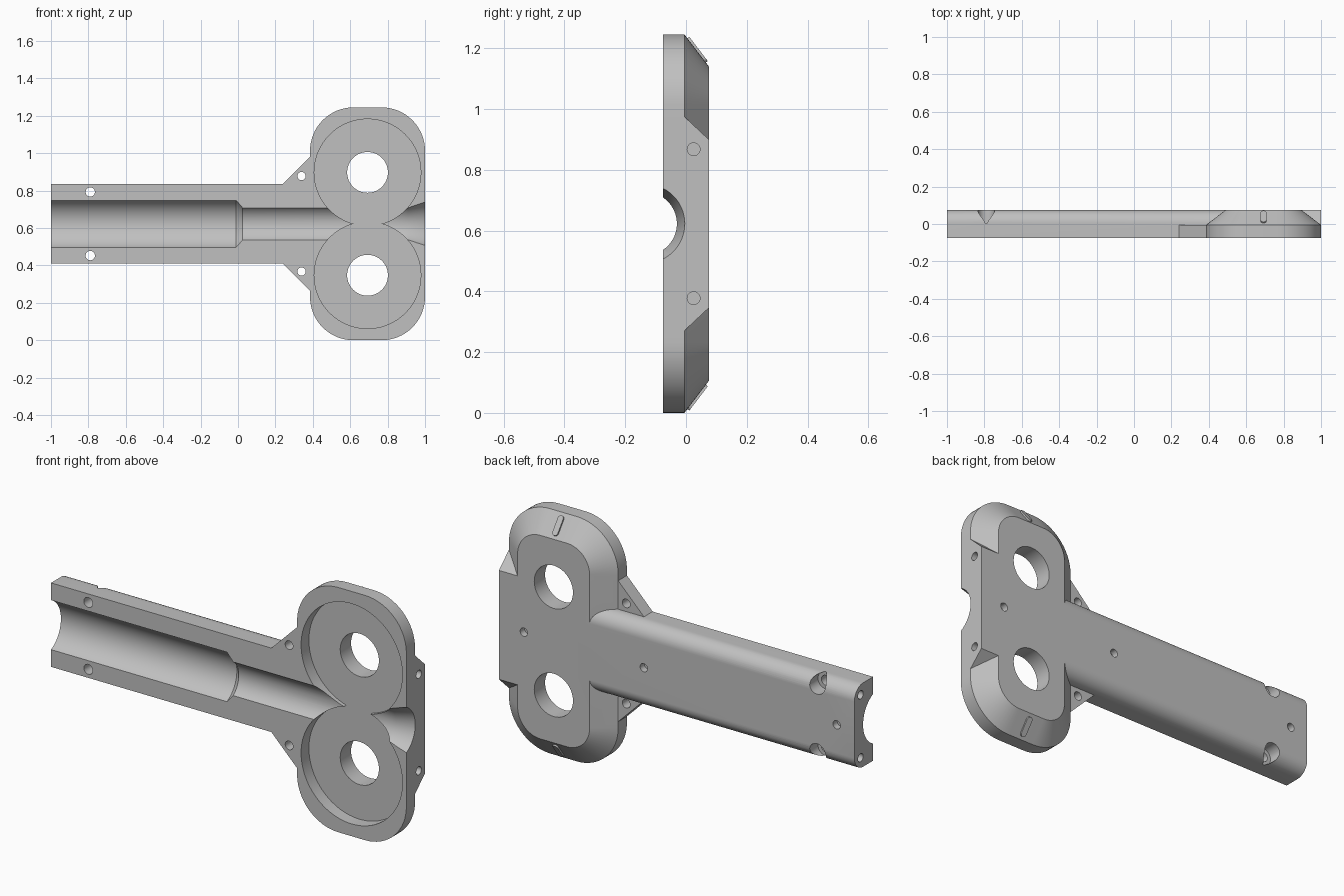
import bpy, bmesh, math
from mathutils import Vector

cube = bpy.data.objects.get("Cube")
if cube:
    bpy.data.objects.remove(cube, do_unlink=True)

MID = 0.6225               # height of the mirror plane
FRONT, STEP, BACK = -0.075, -0.005, 0.075
AXIS_Y = -0.134            # bore axis lies in front of the split face
LOBE_X, LOBE_Z = 0.6925, 0.275

grey = bpy.data.materials.new("light_grey")
grey.use_nodes = True
colour = (0.53, 0.53, 0.53, 1)
grey.diffuse_color = colour
grey.node_tree.nodes["Principled BSDF"].inputs["Base Color"].default_value = colour


def solid(name, loops):
    """Skin a closed solid through loops of equal length; z is relative to MID."""
    bm = bmesh.new()
    rings = [[bm.verts.new((x, y, z + MID)) for x, y, z in lp] for lp in loops]
    n = len(rings[0])
    for a, b in zip(rings, rings[1:]):
        for i in range(n):
            j = (i + 1) % n
            bm.faces.new((a[i], a[j], b[j], b[i]))
    bm.faces.new(rings[0])
    bm.faces.new(rings[-1])
    bmesh.ops.recalc_face_normals(bm, faces=bm.faces)
    mesh = bpy.data.meshes.new(name)
    bm.to_mesh(mesh)
    bm.free()
    mesh.materials.append(grey)
    ob = bpy.data.objects.new(name, mesh)
    bpy.context.collection.objects.link(ob)
    return ob


def arc(cu, cv, r, start, end, n):
    return [(cu + r * math.cos(math.radians(start + (end - start) * i / n)),
             cv + r * math.sin(math.radians(start + (end - start) * i / n)))
            for i in range(n + 1)]


def circle(cu, cv, r, n=48):
    return arc(cu, cv, r, 0, 360, n)[:-1]


def round_rect(hw, hh, r):
    pts = []
    for k, (su, sv) in enumerate([(1, 1), (-1, 1), (-1, -1), (1, -1)]):
        pts += arc(LOBE_X + su * (hw - r), sv * (hh - r), r, 90 * k, 90 * k + 90, 16)
    return pts


def along_y(name, stations):
    return solid(name, [[(u, y, v) for u, v in pts] for y, pts in stations])


def along_x(name, stations):
    return solid(name, [[(x, u, v) for u, v in pts] for x, pts in stations])


def combine(body, part, operation):
    mod = body.modifiers.new(operation, "BOOLEAN")
    mod.operation = operation
    mod.solver = "EXACT"
    mod.object = part
    bpy.context.view_layer.update()
    deps = bpy.context.evaluated_depsgraph_get()
    mesh = bpy.data.meshes.new_from_object(body.evaluated_get(deps))
    body.modifiers.clear()
    body.data = mesh
    bpy.data.objects.remove(part, do_unlink=True)


# Head: rounded plate with a sloping rim towards the back
outer = round_rect(0.3075, MID, 0.2325)
inner = round_rect(0.2025, MID - 0.105, 0.1275)
body = along_y("half_housing", [(FRONT, outer), (STEP, outer), (BACK, inner)])

# Handle with rounded back edges
HALF, FILLET = 0.2135, 0.07
section = [(FRONT, -HALF)]
section += arc(BACK - FILLET, -HALF + FILLET, FILLET, -90, 0, 12)
section += arc(BACK - FILLET, HALF - FILLET, FILLET, 0, 90, 12)
section += [(FRONT, HALF)]
adds = [along_x("handle", [(-1, section), (0.6, section)])]

# Square end block between the lobes
block = [(FRONT, -0.352), (STEP, -0.352), (BACK, -0.277),
         (BACK, 0.277), (STEP, 0.352), (FRONT, 0.352)]
adds.append(along_x("end_block", [(LOBE_X, block), (1, block)]))

# Triangular screw ears
for s in (1, -1):
    ear = [(0.24, s * HALF), (0.4, s * (HALF + 0.16)), (0.5, s * 0.3), (0.5, s * 0.1), (0.24, s * 0.1)]
    adds.append(along_y("ear", [(FRONT, ear), (STEP, ear)]))
for part in adds:
    combine(body, part, "UNION")


# Stepped bore along the handle, flared at the far end
def bore(r):
    return circle(AXIS_Y, 0, r, 96)


cuts = [along_x("bore", [(-1.1, bore(0.139)), (-0.01, bore(0.139)), (0.025, bore(0.104)),
                         (0.91, bore(0.104)), (1.0, bore(0.13)), (1.1, bore(0.159))])]


def hole(x, z, r, y0, y1, n=32):
    pts = circle(x, z, r, n)
    cuts.append(along_y("hole", [(y0, pts), (y1, pts)]))


def end_hole(z, x0, x1):
    pts = circle(0.025, z, 0.021, 24)
    cuts.append(along_x("end_hole", [(x0, pts), (x1, pts)]))


for s in (1, -1):
    hole(LOBE_X, s * LOBE_Z, 0.285, -0.2, -0.012, 96)    # round pocket
    hole(LOBE_X, s * LOBE_Z, 0.109, -0.2, 0.2, 64)       # shaft hole
    hole(0.34, s * 0.255, 0.022, -0.2, 0.2)              # ear screw
    hole(-0.79, s * 0.17, 0.025, -0.2, 0.2)              # handle screw
    hole(-0.79, s * 0.17, 0.044, 0.005, 0.2)             # its counterbore
    end_hole(s * 0.245, 0.95, 1.1)
    end_hole(s * 0.16, -1.1, -0.95)
for x in (-0.9, 0.185, 0.86):
    hole(x, 0, 0.021, 0.04, 0.2)                         # blind holes in the back
for part in cuts:
    combine(body, part, "DIFFERENCE")

# Raised index marks on the sloping rims
parts = [body]
down = Vector((0, BACK - STEP, -0.105)).normalized()
out = Vector((0, 0.105, BACK - STEP)).normalized()
pill = arc(0, 0.035, 0.015, 0, 180, 10) + arc(0, -0.035, 0.015, 180, 360, 10)
for s, side in ((1, "upper"), (-1, "lower")):
    loops = []
    for h in (-0.01, 0.008):
        loop = []
        for u, v in pill:
            p = Vector((LOBE_X + u, 0.035, MID - 0.0525)) + down * v + out * h
            loop.append((p.x, p.y, s * p.z))
        loops.append(loop)
    parts.append(solid(side + "_index_mark", loops))

# Smooth shading with sharp edges kept
bpy.ops.object.select_all(action="DESELECT")
for ob in parts:
    ob.select_set(True)
bpy.context.view_layer.objects.active = body
bpy.ops.object.shade_smooth_by_angle(angle=math.radians(25))
